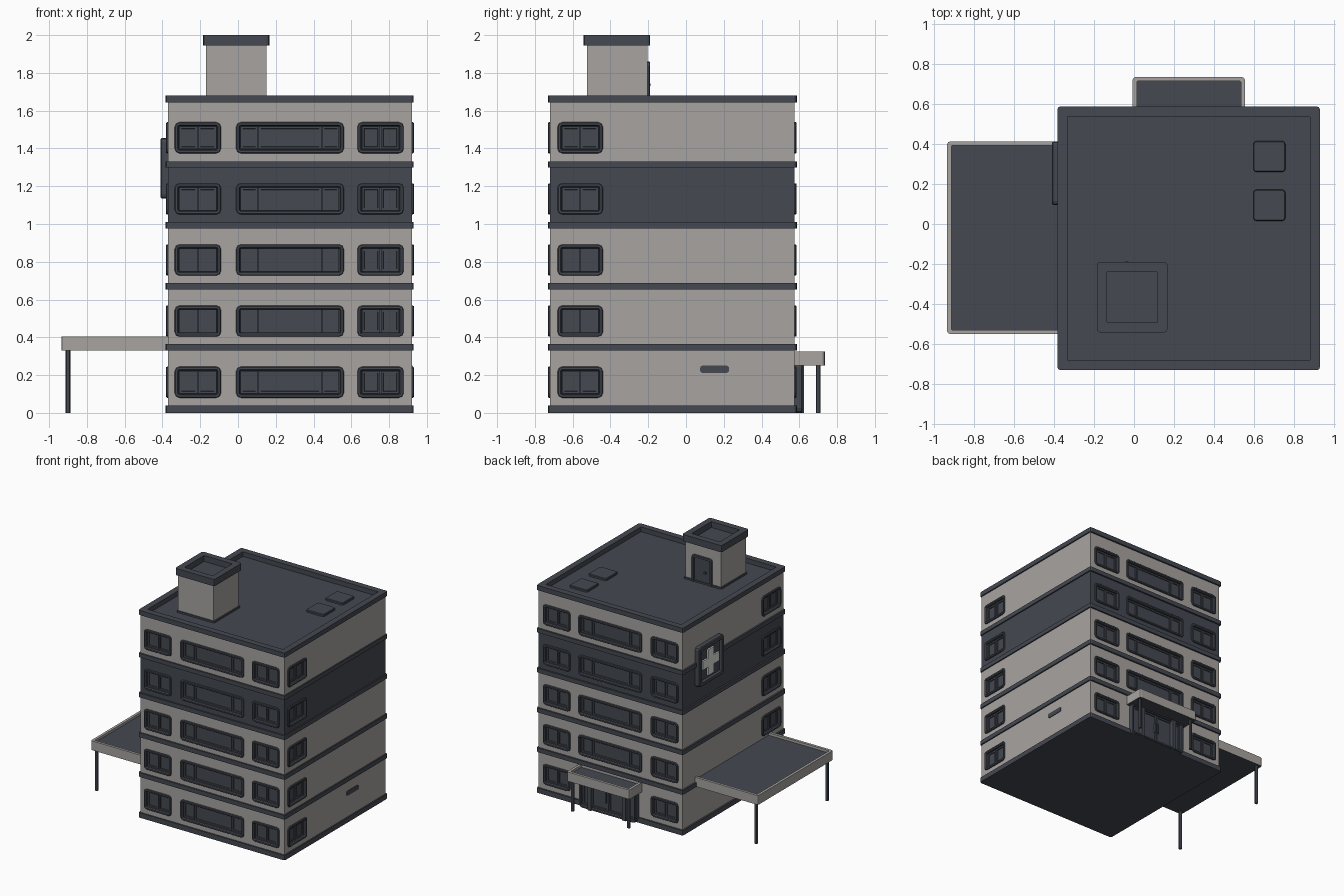
import bpy, bmesh, math
from mathutils import Matrix, Vector

if "Cube" in bpy.data.objects:
    bpy.data.objects.remove(bpy.data.objects["Cube"])

# ---------- colours ----------
def material(name, rgb):
    m = bpy.data.materials.new(name)
    m.diffuse_color = (*rgb, 1)
    m.use_nodes = True
    m.node_tree.nodes["Principled BSDF"].inputs["Base Color"].default_value = m.diffuse_color
    return m

MATS = [material("warm_grey_wall", (0.39, 0.37, 0.355)),
        material("dark_slate", (0.058, 0.066, 0.082)),
        material("off_white", (0.75, 0.75, 0.74))]
WALL, SLATE, WHITE = 0, 1, 2

# ---------- body extents and face frames (u right, v up, w outward) ----------
X0, X1, Y0, Y1 = -0.37, 0.92, -0.72, 0.575

def frame(u, v, w, origin):
    m = Matrix((u, v, w)).transposed().to_4x4()
    m.translation = Vector(origin)
    return m

TOP = Matrix.Identity(4)
FRONT = frame((1, 0, 0), (0, 0, 1), (0, -1, 0), (0, Y0, 0))
BACK = frame((-1, 0, 0), (0, 0, 1), (0, 1, 0), (0, Y1, 0))
RIGHT = frame((0, 1, 0), (0, 0, 1), (1, 0, 0), (X1, 0, 0))
LEFT = frame((0, -1, 0), (0, 0, 1), (-1, 0, 0), (X0, 0, 0))

# ---------- helpers ----------
def rounded(rect, inset, r, n=2):
    u0, v0, u1, v1 = rect[0] + inset, rect[1] + inset, rect[2] - inset, rect[3] - inset
    if r == 0:
        return [(u0, v0), (u1, v0), (u1, v1), (u0, v1)]
    r = max(r - inset, 0.004)
    pts = []
    for k, (cu, cv) in enumerate([(u0 + r, v0 + r), (u1 - r, v0 + r), (u1 - r, v1 - r), (u0 + r, v1 - r)]):
        for i in range(n + 1):
            a = math.pi + math.pi / 2 * (k + i / n)
            pts.append((cu + r * math.cos(a), cv + r * math.sin(a)))
    return pts

def loft(bm, M, rect, steps, r=0.0, mats=SLATE, bottom=SLATE, top=SLATE):
    """Stack rounded rectangles given as (inset, height) and cap both ends."""
    loops = [[bm.verts.new(M @ Vector((u, v, w))) for u, v in rounded(rect, ins, r)] for ins, w in steps]
    for k in range(len(loops) - 1):
        a, b = loops[k], loops[k + 1]
        for i in range(len(a)):
            j = (i + 1) % len(a)
            f = bm.faces.new((a[i], a[j], b[j], b[i]))
            f.material_index = mats[k] if isinstance(mats, (list, tuple)) else mats
    bm.faces.new(loops[0][::-1]).material_index = bottom
    bm.faces.new(loops[-1]).material_index = top

def finish(bm, name):
    me = bpy.data.meshes.new(name)
    bm.to_mesh(me)
    bm.free()
    for m in MATS:
        me.materials.append(m)
    ob = bpy.data.objects.new(name, me)
    bpy.context.collection.objects.link(ob)
    return ob

def part(name, *args, **kw):
    bm = bmesh.new()
    loft(bm, *args, **kw)
    return finish(bm, name)

def block(bm, M, rect, w0, w1, mat=SLATE, r=0.0):
    loft(bm, M, rect, [(0, w0), (0, w1)], r, mat, mat, mat)

def window(bm, M, rect, splits):
    # surround with sunken bed, then one framed pane per split
    loft(bm, M, rect, [(0, -0.03), (0, 0.006), (0.004, 0.011), (0.015, 0.011), (0.021, 0.003), (0.021, -0.02)], 0.025)
    edges = [rect[0] + 0.022] + splits + [rect[2] - 0.022]
    for a, b in zip(edges, edges[1:]):
        loft(bm, M, (a + 0.002, rect[1] + 0.022, b - 0.002, rect[3] - 0.022),
             [(0, -0.025), (0, -0.008), (0.012, -0.008), (0.013, -0.015)])

# ---------- main block, dark fourth storey ----------
body = part("building_walls", TOP, (X0, Y0, X1, Y1),
            [(0, 0.02), (0, 0.99), (0, 1.315), (0, 1.61)], 0, [WALL, SLATE, WALL])

# ---------- floor bands ----------
outer = (X0 - 0.013, Y0 - 0.011, X1 + 0.01, Y1 + 0.013)
bm = bmesh.new()
for z0, z1 in [(0, 0.04), (0.33, 0.365), (0.652, 0.688), (0.975, 1.01), (1.298, 1.332)]:
    block(bm, TOP, outer, z0, z1, SLATE, 0.015)
finish(bm, "floor_bands")

# ---------- roof parapet ----------
part("roof_parapet", TOP, outer, [(0, 1.60 + 0.042), (0, 1.68), (0.05, 1.68), (0.05, 1.62)], 0.015)
# short wall strip closing the gap under the parapet
part("top_wall_strip", TOP, (X0, Y0, X1, Y1), [(0, 1.605), (0, 1.65), (0.035, 1.65), (0.035, 1.615)], 0, WALL)

# ---------- windows and their cut recesses ----------
NARROW_L, WIDE, NARROW_R = (-0.335, -0.09), (-0.01, 0.56), (0.632, 0.877)
SIDE = (-0.68, -0.44)
cut = bmesh.new()
for label, M, flip in [("front", FRONT, 1), ("back", BACK, -1), ("right", RIGHT, 1), ("left", LEFT, -1)]:
    bm = bmesh.new()
    spans = [NARROW_L, WIDE, NARROW_R] if label in ("front", "back") else [SIDE]
    for storey in range(5):
        z = 0.08 + storey * 0.3235
        for span in spans:
            if label == "back" and storey == 0 and span is WIDE:
                continue                      # entrance goes here
            a, b = sorted((span[0] * flip, span[1] * flip))
            splits = [a + 0.117, b - 0.117] if span is WIDE else [(a + b) / 2]
            window(bm, M, (a, z, b, z + 0.165), splits)
            block(cut, M, (a + 0.012, z + 0.012, b - 0.012, z + 0.153), -0.05, 0.05)
    finish(bm, label + "_windows")
cutter = finish(cut, "window_cutter")
cutter.hide_render = True
cutter.hide_viewport = True
cutter.display_type = 'WIRE'
mod = body.modifiers.new("window_recesses", 'BOOLEAN')
mod.operation, mod.object, mod.solver = 'DIFFERENCE', cutter, 'EXACT'

# ---------- entrance doors ----------
bm = bmesh.new()
door_frame = BACK @ Matrix.Translation((0, 0, 0.03))
window(bm, door_frame, (-0.53, 0.0, -0.02, 0.265), [-0.43, -0.275, -0.12])
for u in (-0.43, -0.12):
    block(bm, BACK, (u - 0.015, 0.0, u + 0.015, 0.255), 0, 0.05)
for u in (-0.292, -0.264):
    block(bm, BACK, (u - 0.004, 0.09, u + 0.004, 0.17), 0, 0.035)
finish(bm, "entrance_doors")

# ---------- canopies with posts ----------
def canopy(name, rect, z0, z1, posts):
    bm = bmesh.new()
    loft(bm, TOP, rect, [(0, z0), (0, z1), (0.021, z1), (0.021, z1 - 0.02)], 0.015,
         [WALL, WALL, WALL])
    for x, y in posts:
        block(bm, TOP, (x - 0.012, y - 0.012, x + 0.012, y + 0.012), 0, z0 + 0.01, SLATE, 0.01)
    finish(bm, name)

canopy("side_canopy", (-0.935, -0.55, X0 + 0.021, 0.413), 0.33, 0.405, [(-0.9, -0.522), (-0.9, 0.385)])
canopy("entrance_canopy", (-0.007, Y1 - 0.021, 0.555, 0.735), 0.25, 0.325, [(0.022, 0.7), (0.527, 0.7)])

# ---------- roof stair tower ----------
T = (-0.17, -0.525, 0.15, -0.205)
TO = (-0.185, -0.542, 0.167, -0.19)
part("stair_tower", TOP, T, [(0, 1.61), (0, 1.95), (0.037, 1.95), (0.037, 1.945)], 0, WALL)
part("stair_tower_base", TOP, (T[0] - 0.01, T[1] - 0.01, T[2] + 0.01, T[3] + 0.01), [(0, 1.61), (0, 1.655)], 0.012)
part("stair_tower_cap", TOP, TO, [(0, 1.945), (0, 2.0), (0.05, 2.0), (0.05, 1.952)], 0.015)
bm = bmesh.new()
tower_back = frame((-1, 0, 0), (0, 0, 1), (0, 1, 0), (0, T[3], 0))
loft(bm, tower_back, (-0.085, 1.615, 0.095, 1.86),
     [(0, -0.01), (0, 0.01), (0.003, 0.014), (0.018, 0.014), (0.02, 0.004)], 0.02)
block(bm, tower_back, (0.028, 1.73, 0.045, 1.745), 0, 0.018)
finish(bm, "roof_door")

# ---------- roof hatches ----------
bm = bmesh.new()
for y0, y1 in [(0.26, 0.415), (0.015, 0.172)]:
    loft(bm, TOP, (0.597, y0, 0.757, y1), [(0, 1.61), (0, 1.655), (0.004, 1.66)], 0.015)
finish(bm, "roof_hatches")

# ---------- cross sign ----------
part("sign_panel", LEFT, (-0.413, 1.135, -0.095, 1.455),
     [(0, -0.01), (0, 0.034), (0.006, 0.04), (0.03, 0.04), (0.036, 0.022)], 0.02)
bm = bmesh.new()
cu, cv, arm, half = -0.254, 1.295, 0.105, 0.036
block(bm, LEFT, (cu - half, cv - arm, cu + half, cv + arm), 0.015, 0.034, WHITE)
for a, b in [(-arm, -half), (half, arm)]:
    block(bm, LEFT, (cu + a, cv - half, cu + b, cv + half), 0.015, 0.034, WHITE)
finish(bm, "sign_cross")

# ---------- small wall vent ----------
part("wall_vent", RIGHT, (0.075, 0.212, 0.228, 0.25), [(0, -0.01), (0, 0.005)], 0.012)
